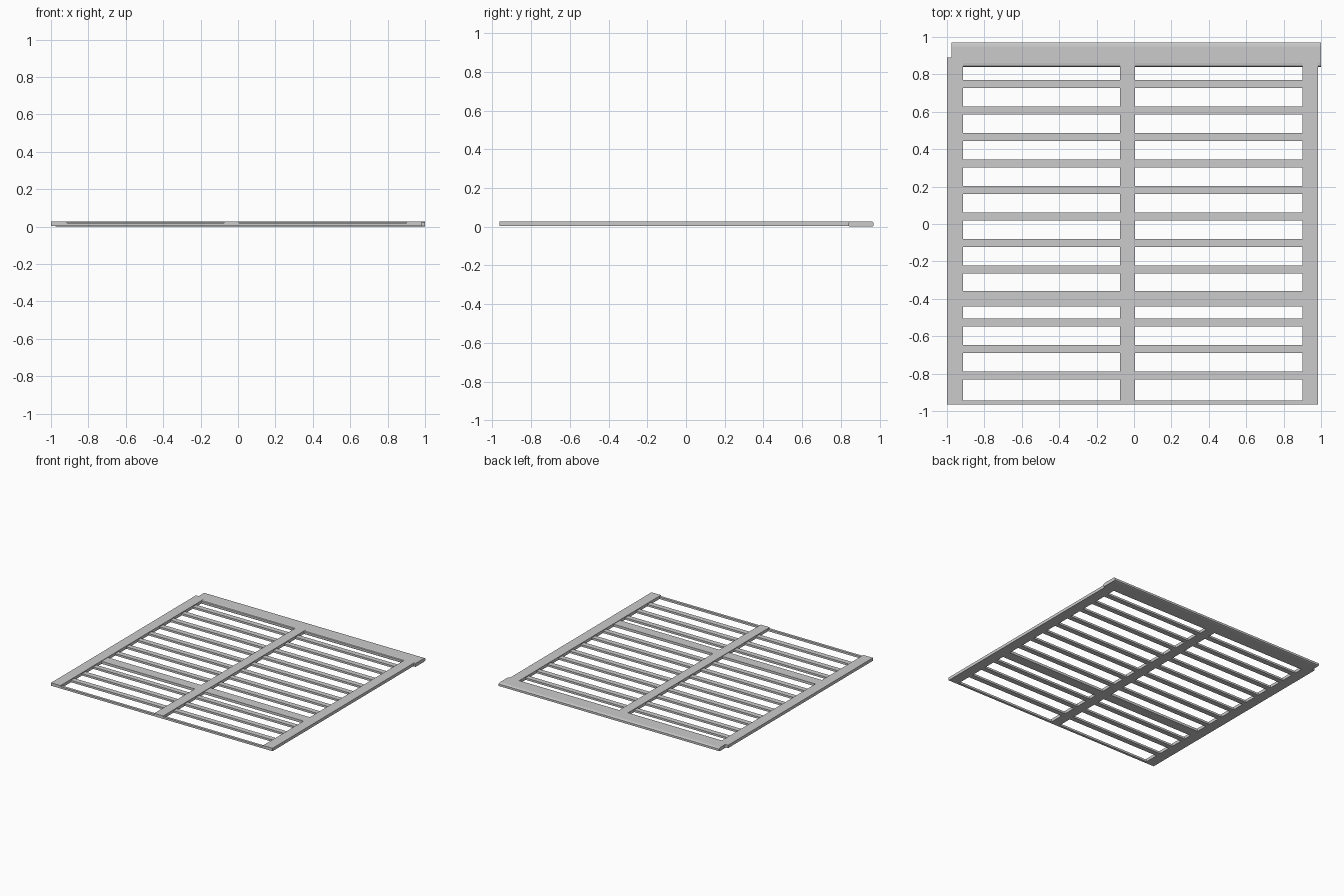
import bpy, bmesh

if "Cube" in bpy.data.objects:
    bpy.data.objects.remove(bpy.data.objects["Cube"])


def box(name, x0, x1, y0, y1, z0, z1):
    bm = bmesh.new()
    bmesh.ops.create_cube(bm, size=1)
    for v in bm.verts:
        v.co = ((x0 + x1) / 2 + v.co.x * (x1 - x0),
                (y0 + y1) / 2 + v.co.y * (y1 - y0),
                (z0 + z1) / 2 + v.co.z * (z1 - z0))
    me = bpy.data.meshes.new(name)
    bm.to_mesh(me)
    bm.free()
    ob = bpy.data.objects.new(name, me)
    bpy.context.collection.objects.link(ob)
    return ob


# Upright rails
box("left_rail", -1.0, -0.915, -0.965, 0.89, 0.004, 0.028)
box("centre_rail", -0.075, 0.005, -0.965, 0.86, 0.004, 0.028)
box("right_rail", 0.9, 0.985, -0.965, 0.86, 0.004, 0.028)

# Narrow slats, slightly recessed below the rails
for i in range(13):
    y = 0.749 - 0.1418 * i
    if i == 8:
        # Wide middle brace
        box("wide_slat", -0.92, 0.905, -0.44, -0.358, 0.004, 0.024)
    else:
        box("slat", -0.92, 0.905, max(y - 0.021, -0.965), y + 0.021 if i < 12 else -0.945, 0.004, 0.020)

# Header board with softened long edges, extruded along x
profile = [(0.84, 0.004), (0.845, 0.0), (0.96, 0.0), (0.97, 0.004), (0.97, 0.021),
           (0.963, 0.026), (0.95, 0.028), (0.86, 0.028), (0.845, 0.026), (0.84, 0.021)]
bm = bmesh.new()
face = bm.faces.new([bm.verts.new((-0.975, y, z)) for y, z in profile])
ext = bmesh.ops.extrude_face_region(bm, geom=[face])
bmesh.ops.translate(bm, vec=(1.975, 0, 0), verts=[g for g in ext["geom"] if isinstance(g, bmesh.types.BMVert)])
bmesh.ops.recalc_face_normals(bm, faces=bm.faces)
me = bpy.data.meshes.new("header_board")
bm.to_mesh(me)
bm.free()
bpy.context.collection.objects.link(bpy.data.objects.new("header_board", me))
